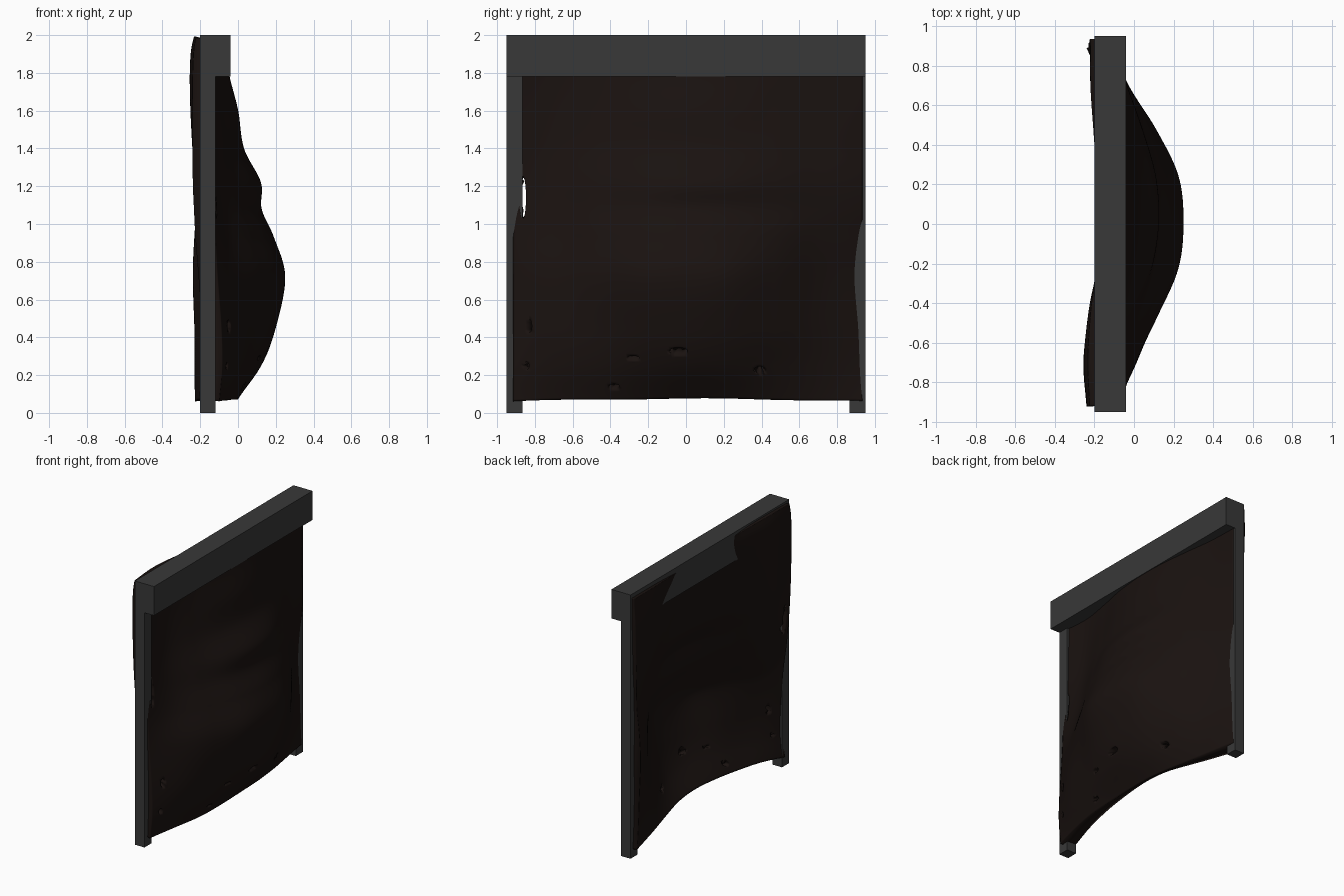
import bpy, bmesh, math

if "Cube" in bpy.data.objects:
    bpy.data.objects.remove(bpy.data.objects["Cube"])


def material(name, rgb):
    m = bpy.data.materials.new(name)
    m.diffuse_color = (*rgb, 1)
    m.use_nodes = True
    m.node_tree.nodes["Principled BSDF"].inputs["Base Color"].default_value = m.diffuse_color
    return m


frame_mat = material("dark_frame", (0.04, 0.04, 0.04))
hide_mat = material("dark_hide", (0.010, 0.006, 0.005))


def box(name, lo, hi):
    bpy.ops.mesh.primitive_cube_add(size=1, location=[(a + b) / 2 for a, b in zip(lo, hi)])
    o = bpy.context.object
    o.name = name
    o.scale = [b - a for a, b in zip(lo, hi)]
    bpy.ops.object.transform_apply(location=False, rotation=False, scale=True)
    o.data.materials.append(frame_mat)


# Door frame: two posts and a deeper lintel
box("left_post", (-0.20, -0.95, 0), (-0.12, -0.865, 1.78))
box("right_post", (-0.20, 0.865, 0), (-0.12, 0.95, 1.78))
box("lintel", (-0.20, -0.95, 1.78), (-0.04, 0.95, 2.0))

# Thick hide curtain, front face rows: height, then depth x at nine even steps across
Y0, Y1, THICK = -0.915, 0.935, 0.11
ROWS = [
    (1.97, -.115, -.125, -.11, -.08, -.07, -.08, -.095, -.11, -.11),
    (1.90, -.125, -.140, -.12, -.075, -.06, -.065, -.09, -.11, -.11),
    (1.78, -.130, -.145, -.11, -.065, -.045, -.05, -.075, -.105, -.115),
    (1.60, -.130, -.140, -.09, -.03, .00, -.01, -.05, -.09, -.115),
    (1.40, -.130, -.125, -.06, .00, .03, .025, -.01, -.07, -.115),
    (1.22, -.130, -.100, -.01, .08, .12, .105, .04, -.04, -.11),
    (1.08, -.125, -.08, .02, .10, .125, .11, .05, -.035, -.115),
    (0.93, -.120, -.05, .07, .16, .19, .165, .09, -.03, -.13),
    (0.72, -.110, .005, .125, .225, .25, .225, .115, -.03, -.14),
    (0.45, -.090, .02, .10, .175, .20, .175, .09, -.03, -.13),
    (0.25, -.085, .00, .06, .105, .125, .10, .03, -.05, -.125),
    (0.07, -.10, -.05, -.01, .00, .00, -.01, -.04, -.08, -.12),
]


def spline(vals, t):
    """Catmull-Rom through evenly spaced values, t in 0..1."""
    n = len(vals) - 1
    i = min(int(t * n), n - 1)
    f = t * n - i
    b, c = vals[i], vals[i + 1]
    a = vals[i - 1] if i else 2 * b - c
    d = vals[i + 2] if i + 2 <= n else 2 * c - b
    return b + 0.5 * f * (c - a + f * (2 * a - 5 * b + 4 * c - d + f * (3 * (b - c) + d - a)))


# Tears: centre y, centre z, half length, half height (the last is the gap beside the post)
TEARS = [(-.04, .325, .05, .02), (.39, .225, .03, .02), (-.83, .46, .014, .035),
         (-.845, .25, .014, .022), (-.28, .29, .035, .012), (-.38, .14, .03, .012),
         (-.865, 1.14, .018, .115)]


def radius(tear, y, z):
    cy, cz, a, b = tear
    return math.hypot((y - cy) / a, (z - cz) / b)


N = 180
columns = list(zip(*ROWS))
bm = bmesh.new()
grid = []
for j in range(N + 1):
    z, *depth = [spline(c, j / N) for c in columns]
    line = []
    for i in range(N + 1):
        t = i / N
        hem = 0.016 * math.sin(math.pi * t) + 0.003 * math.sin(14 * t) - 0.01
        line.append(bm.verts.new((spline(depth, t), Y0 + (Y1 - Y0) * t,
                                  z + hem * max(0, 1 - z / 0.5))))
    grid.append(line)
for j in range(N):
    for i in range(N):
        q = [grid[j][i], grid[j + 1][i], grid[j + 1][i + 1], grid[j][i + 1]]
        y, z = sum(v.co.y for v in q) / 4, sum(v.co.z for v in q) / 4
        if all(radius(t, y, z) > 1 for t in TEARS):
            bm.faces.new(q)
bmesh.ops.delete(bm, geom=[v for v in bm.verts if not v.link_faces], context='VERTS')
# Round the tear rims onto their ellipses
for v in bm.verts:
    if v.is_boundary and Y0 + .005 < v.co.y < Y1 - .005:
        for t in TEARS:
            r = radius(t, v.co.y, v.co.z)
            if 0.2 < r < 2:
                v.co.y = t[0] + (v.co.y - t[0]) / r
                v.co.z = t[1] + (v.co.z - t[1]) / r
                break
mesh = bpy.data.meshes.new("hide_curtain")
bm.to_mesh(mesh)
bm.free()
curtain = bpy.data.objects.new("hide_curtain", mesh)
bpy.context.collection.objects.link(curtain)
mesh.materials.append(hide_mat)
thick = curtain.modifiers.new("thickness", 'SOLIDIFY')
thick.thickness = THICK
thick.offset = -1
bpy.ops.object.select_all(action='DESELECT')
curtain.select_set(True)
bpy.context.view_layer.objects.active = curtain
bpy.ops.object.shade_smooth_by_angle(angle=math.radians(40))
